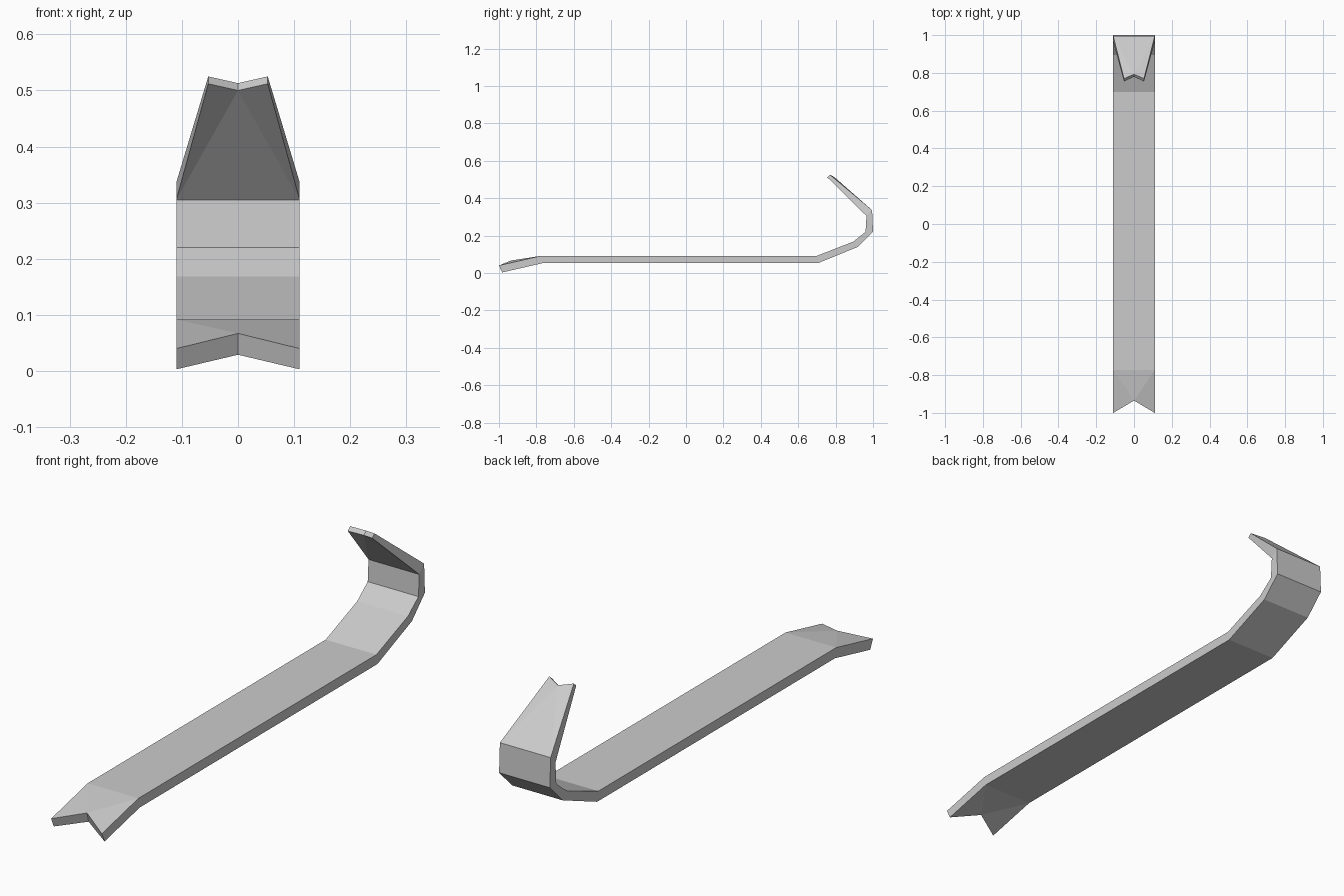
import bpy

cube = bpy.data.objects.get("Cube")
if cube:
    bpy.data.objects.remove(cube, do_unlink=True)

# Bare steel
steel = bpy.data.materials.new("steel grey")
steel.use_nodes = True
colour = (0.6, 0.6, 0.6, 1)
steel.diffuse_color = colour
steel.node_tree.nodes["Principled BSDF"].inputs["Base Color"].default_value = colour

# Bar profile from the flat claw to the hook: half width, outer (y, z), inner (y, z)
WIDE, NARROW = 0.11, 0.053
stations = [
    (WIDE, (-0.983, 0.003), (-1.0, 0.04)),
    (WIDE, (-0.765, 0.053), (-0.773, 0.092)),
    (WIDE, (0.707, 0.053), (0.70, 0.092)),
    (WIDE, (0.92, 0.14), (0.895, 0.168)),
    (WIDE, (1.0, 0.22), (0.96, 0.22)),
    (WIDE, (0.995, 0.336), (0.965, 0.305)),
    (NARROW, (0.77, 0.525), (0.755, 0.512)),
]
# Notch middles at the two ends: outer, inner
notches = [((-0.925, 0.029), (-0.935, 0.067)), ((0.793, 0.513), (0.779, 0.5))]

verts, faces = [], []
for half, outer, inner in stations:
    verts += [(-half, *outer), (half, *outer), (half, *inner), (-half, *inner)]
last = len(verts) - 4
mids = []
for outer, inner in notches:
    mids.append(len(verts))
    verts += [(0, *outer), (0, *inner)]

# Straight runs between the notched ends
for i in range(len(stations) - 1):
    a, b = 4 * i, 4 * i + 4
    faces += [(a + 1, b + 1, b + 2, a + 2), (a + 3, b + 3, b, a)]
    if 0 < i < len(stations) - 2:
        faces += [(a, b, b + 1, a + 1), (a + 2, b + 2, b + 3, a + 3)]

# Notched tips: three triangles on each broad side and a V-shaped end
for tip, near, m, flip in ((0, 4, mids[0], False), (last, last - 4, mids[1], True)):
    end = []
    for l, r, c, swap in ((0, 1, m, False), (3, 2, m + 1, True)):
        for f in ((tip + l, near + l, c), (near + l, near + r, c), (near + r, tip + r, c)):
            end.append(f[::-1] if swap else f)
    end += [(tip, m, m + 1, tip + 3), (m, tip + 1, tip + 2, m + 1)]
    faces += [f[::-1] for f in end] if flip else end

mesh = bpy.data.meshes.new("pry_bar")
mesh.from_pydata(verts, [], faces)
mesh.materials.append(steel)
mesh.update()
bar = bpy.data.objects.new("pry_bar", mesh)
bpy.context.collection.objects.link(bar)
